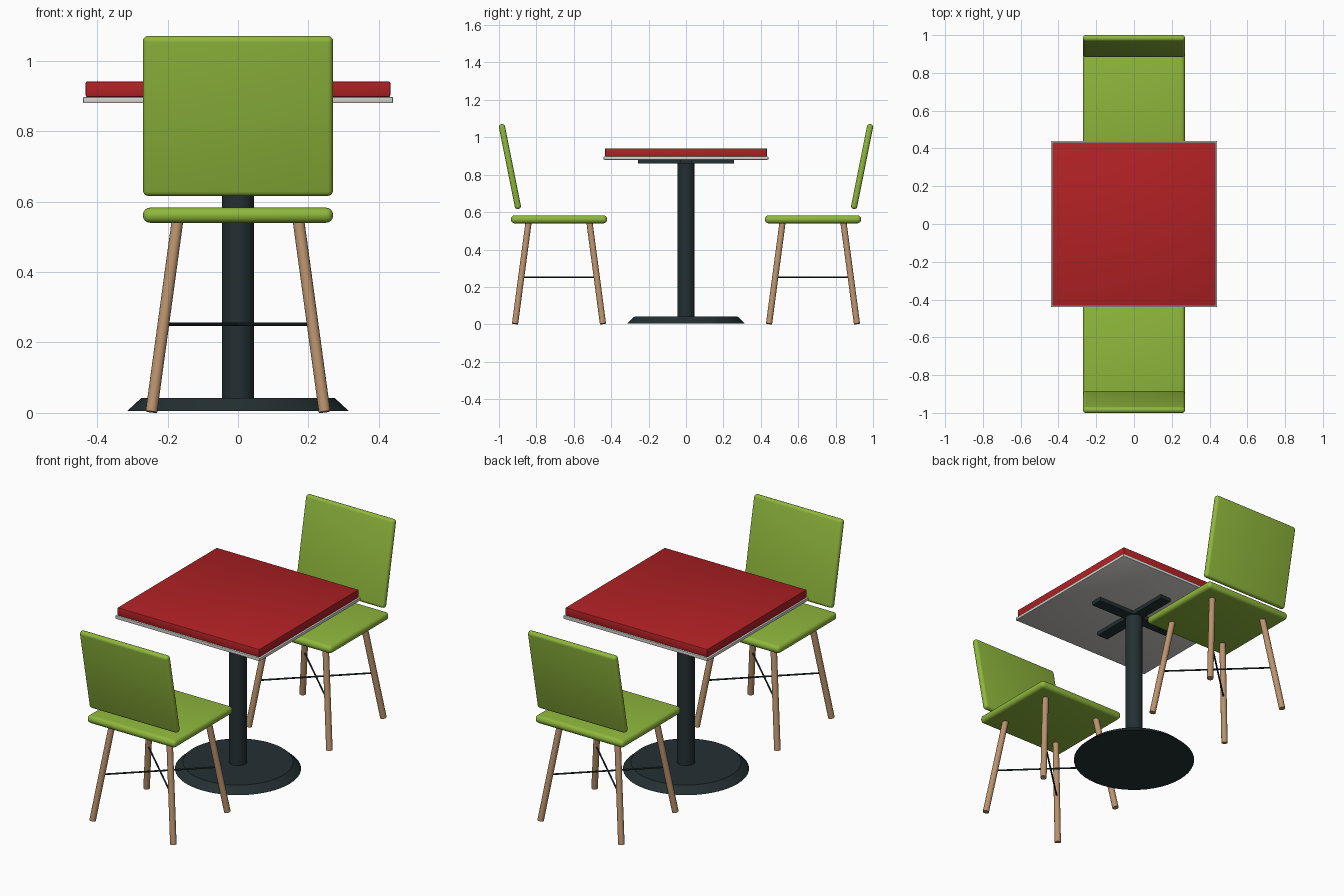
import bpy, math
from mathutils import Vector, Matrix

if "Cube" in bpy.data.objects:
    bpy.data.objects.remove(bpy.data.objects["Cube"])


def material(name, rgb):
    m = bpy.data.materials.new(name)
    m.diffuse_color = (*rgb, 1)
    m.use_nodes = True
    m.node_tree.nodes["Principled BSDF"].inputs["Base Color"].default_value = m.diffuse_color
    return m


GREEN = material("lime green", (0.275, 0.475, 0.045))
RED = material("red", (0.44, 0.015, 0.018))
WHITE = material("off white", (0.66, 0.65, 0.62))
DARK = material("dark metal", (0.017, 0.029, 0.031))
WOOD = material("light wood", (0.49, 0.29, 0.155))


def finish(name, mat, angle=35):
    o = bpy.context.object
    o.name = name
    o.data.materials.append(mat)
    bpy.ops.object.shade_smooth_by_angle(angle=math.radians(angle))
    return o


def box(name, mat, size, loc, bevel=0.0, segments=4, tilt=0.0):
    bpy.ops.mesh.primitive_cube_add(size=1)
    o = bpy.context.object
    o.data.transform(Matrix.Diagonal((*size, 1)))
    o.location = loc
    o.rotation_euler.x = tilt
    if bevel:
        b = o.modifiers.new("rounding", 'BEVEL')
        b.width = bevel
        b.segments = segments
        bpy.ops.object.modifier_apply(modifier=b.name)
    return finish(name, mat)


def rod(name, mat, a, b, radius, sides=16):
    a, b = Vector(a), Vector(b)
    d = b - a
    bpy.ops.mesh.primitive_cylinder_add(vertices=sides, radius=radius, depth=d.length,
                                        location=(a + b) / 2)
    bpy.context.object.rotation_euler = d.to_track_quat('Z', 'Y').to_euler()
    return finish(name, mat)


# Table: top, rim plate, cross support, column and base disc
box("table_top", RED, (0.865, 0.865, 0.044), (0, 0, 0.919), 0.004, 2)
box("table_rim", WHITE, (0.88, 0.88, 0.017), (0, 0, 0.8885), 0.003, 2)
box("support_arm_x", DARK, (0.515, 0.065, 0.022), (0, 0, 0.870))
box("support_arm_y", DARK, (0.065, 0.515, 0.0215), (0, 0, 0.870))
rod("column", DARK, (0, 0, 0.03), (0, 0, 0.865), 0.0455, 32)
bpy.ops.mesh.primitive_cone_add(vertices=48, radius1=0.315, radius2=0.275, depth=0.037,
                                location=(0, 0, 0.0235))
finish("base", DARK, 30)


# Chair on each side of the table, both facing the middle
def chair(s, side):
    cy = 0.679
    box(side + "_seat", GREEN, (0.54, 0.514, 0.043), (0, s * cy, 0.5615), 0.02)
    box(side + "_backrest", GREEN, (0.54, 0.033, 0.463), (0, s * 0.9415, 0.8435),
        0.0155, tilt=-s * math.radians(11.3))
    for i in (-1, 1):
        for j in (-1, 1):
            rod(side + "_leg", WOOD, (i * 0.246, s * cy + j * 0.235, 0.003),
                (i * 0.172, s * cy + j * 0.163, 0.545), 0.0165)
        # Crossed braces between opposite legs
        rod(side + "_brace", DARK, (-0.21, s * cy - i * 0.2, 0.252),
            (0.21, s * cy + i * 0.2, 0.252), 0.0045, 8)


chair(-1, "front")
chair(1, "rear")
